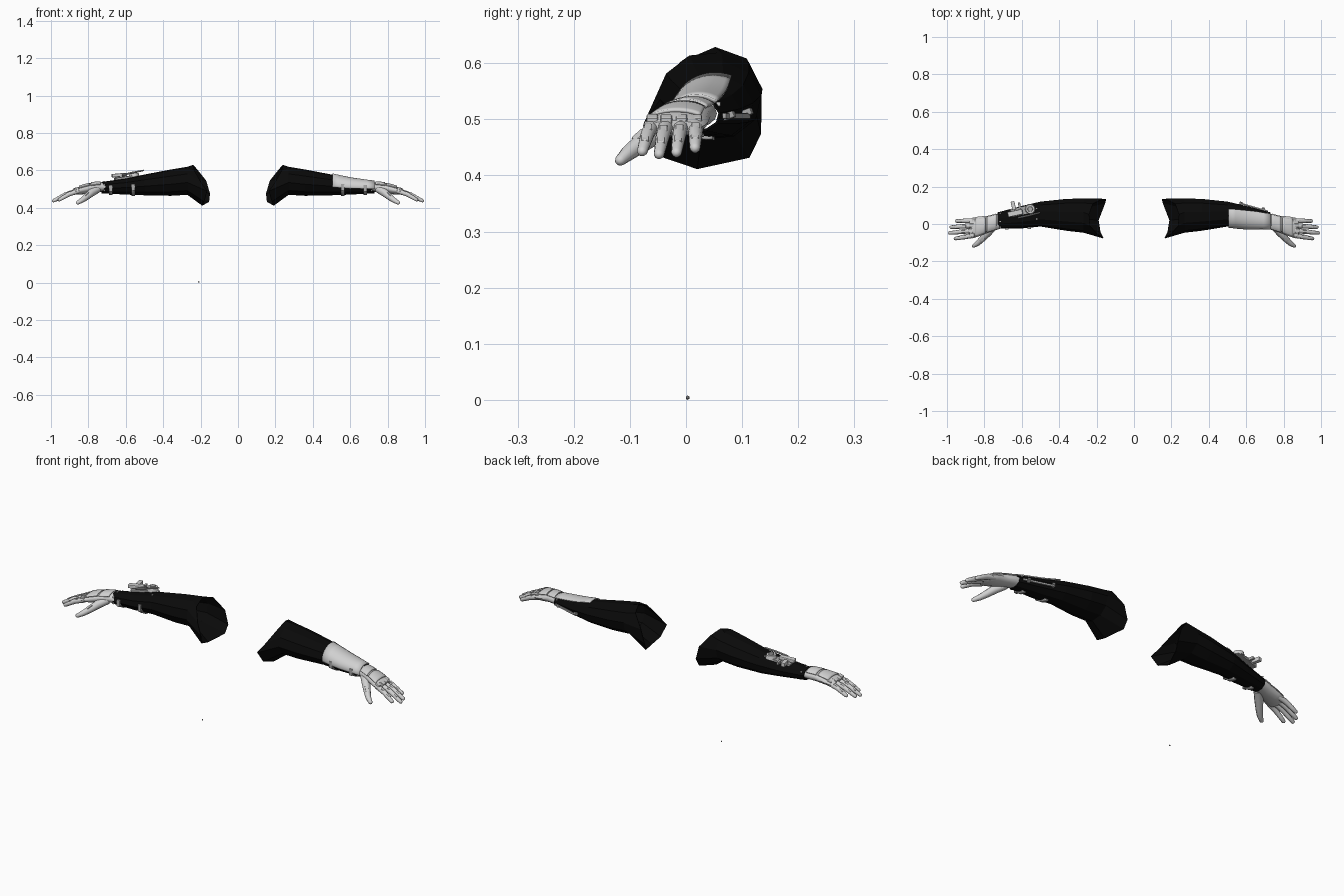
import bpy, bmesh
from math import sin, cos, radians, pi
from mathutils import Vector, Matrix

default_cube = bpy.data.objects.get("Cube")
if default_cube:
    bpy.data.objects.remove(default_cube, do_unlink=True)


def material(name, value):
    mat = bpy.data.materials.new(name)
    mat.use_nodes = True
    colour = (value, value, value, 1)
    mat.diffuse_color = colour
    shader = mat.node_tree.nodes["Principled BSDF"]
    shader.inputs["Base Color"].default_value = colour
    shader.inputs["Roughness"].default_value = 0.8
    return mat


WHITE = material("pale grey glove", 0.64)
GREY = material("mid grey fittings", 0.4)
BLACK = material("black sleeve", 0.003)

# Everything is described on the +x arm; side = -1 mirrors it
side, prefix = 1, "left"


def finish(name, bm, mat, smooth=True, thickness=0, bevel=0):
    for v in bm.verts:
        v.co.x *= side
    bmesh.ops.recalc_face_normals(bm, faces=bm.faces)
    mesh = bpy.data.meshes.new(name)
    bm.to_mesh(mesh)
    bm.free()
    obj = bpy.data.objects.new(f"{prefix}_{name}", mesh)
    bpy.context.collection.objects.link(obj)
    mesh.materials.append(mat)
    if thickness:
        mod = obj.modifiers.new("Thickness", "SOLIDIFY")
        mod.thickness, mod.offset = thickness, 0
    if bevel:
        mod = obj.modifiers.new("Bevel", "BEVEL")
        mod.width, mod.segments = bevel, 2
    if smooth:
        bpy.ops.object.select_all(action="DESELECT")
        obj.select_set(True)
        bpy.context.view_layer.objects.active = obj
        bpy.ops.object.shade_smooth_by_angle(angle=radians(40))
    return obj


def loft(name, rings, mat, closed=True, caps=True, **options):
    bm = bmesh.new()
    rows = [[bm.verts.new(p) for p in ring] for ring in rings]
    n = len(rows[0])
    for a, b in zip(rows, rows[1:]):
        for i in range(n if closed else n - 1):
            j = (i + 1) % n
            bm.faces.new((a[i], a[j], b[j], b[i]))
    if caps:
        bm.faces.new(rows[0])
        bm.faces.new(rows[-1])
    return finish(name, bm, mat, **options)


def tube(name, points, radii, mat, sides=10):
    # Round section swept along a path, with a domed tip
    pts = [Vector(p) for p in points]
    end = (pts[-1] - pts[-2]).normalized()
    r = radii[-1]
    pts += [pts[-1] + end * r * 0.6, pts[-1] + end * r * 0.9]
    radii = list(radii) + [r * 0.75, r * 0.3]
    rings = []
    for i, p in enumerate(pts):
        d = (pts[min(i + 1, len(pts) - 1)] - pts[max(i - 1, 0)]).normalized()
        u = d.cross(Vector((0, 0, 1))).normalized()
        w = u.cross(d)
        rings.append([p + (u * cos(t) + w * sin(t)) * radii[i]
                      for t in (2 * pi * k / sides for k in range(sides))])
    return loft(name, rings, mat)


def box(name, centre, size, mat, yaw=0, pitch=0, roll=0, bevel=0.002):
    bm = bmesh.new()
    turn = (Matrix.Rotation(radians(yaw), 4, "Z")
            @ Matrix.Rotation(radians(pitch), 4, "Y")
            @ Matrix.Rotation(radians(roll), 4, "X"))
    bmesh.ops.create_cube(bm, size=1, matrix=Matrix.Translation(centre)
                          @ turn @ Matrix.Diagonal((*size, 1)))
    return finish(name, bm, mat, smooth=False, bevel=bevel)


def disc(name, centre, radius, depth, mat):
    bm = bmesh.new()
    bmesh.ops.create_cone(bm, cap_ends=True, segments=16, radius1=radius, radius2=radius * 0.85,
                          depth=depth, matrix=Matrix.Translation(centre))
    return finish(name, bm, mat)


# Sleeve extents along the arm: x, front y, back y, bottom z, top z
SLEEVE = [(.27, -.045, .135, .47, .619), (.36, -.035, .133, .465, .604),
          (.5, -.012, .118, .468, .577), (.6, -.022, .095, .472, .555),
          (.73, -.022, .06, .479, .537)]
# Palm extents in the same order
PALM = [(.69, -.016, .05, .487, .53), (.74, -.033, .055, .484, .537),
        (.78, -.046, .044, .479, .533), (.83, -.066, .04, .472, .52),
        (.865, -.077, .033, .47, .508), (.88, -.065, .022, .476, .498)]


def section(x, table):
    for a, b in zip(table, table[1:]):
        if x <= b[0]:
            break
    t = (x - a[0]) / (b[0] - a[0])
    return [p + (q - p) * t for p, q in zip(a, b)]


def around(x, degrees, offset=0, table=SLEEVE):
    # Point on the arm surface; zero is the back, ninety the top
    _, y0, y1, z0, z1 = section(x, table)
    t = radians(degrees)
    return (x, (y0 + y1) / 2 + ((y1 - y0) / 2 + offset) * cos(t),
            (z0 + z1) / 2 + ((z1 - z0) / 2 + offset) * sin(t))


def wrap(name, x0, x1, start, stop, offset, mat, thickness=0.006, steps=5, table=SLEEVE):
    # Curved plate that follows the arm
    rings = []
    for i in range(steps + 1):
        x = x0 + (x1 - x0) * i / steps
        rings.append([around(x, start + (stop - start) * k / 14, offset, table)
                      for k in range(15)])
    return loft(name, rings, mat, closed=False, caps=False, thickness=thickness)


def build_sleeve():
    # Slanted, flared shoulder opening
    opening = [(.235, -.01, .6), (.24, .052, .627), (.22, .107, .607), (.17, .133, .545),
               (.15, .132, .475), (.155, .112, .433), (.19, .02, .413), (.18, -.045, .435),
               (.165, -.075, .49), (.2, -.05, .54)]
    rings = [opening] + [[around(row[0], 115 - 36 * k) for k in range(10)] for row in SLEEVE]
    loft("sleeve", rings, BLACK, caps=False, smooth=False, thickness=0.004)
    # Straps under the forearm with buckles at the front
    for i, x in enumerate((.56, .68)):
        wrap(f"strap_{i}", x - .01, x + .01, 195, 275, .004, GREY, steps=1)
        box(f"buckle_{i}", around(x, 188, .004), (.018, .01, .036), GREY)
    # Studs near the cuff
    for i, angle in enumerate((35, 100, 150, 210)):
        box(f"stud_{i}", around(.715, angle, .002), (.008, .008, .008), WHITE)


def build_hand():
    rings = [[around(row[0], 360 * k / 16, 0, PALM) for k in range(16)] for row in PALM]
    loft("palm", rings, WHITE)
    # Raised armour on the back of the hand
    wrap("wrist_plate", .735, .785, 35, 150, .002, WHITE, table=PALM)
    wrap("hand_plate", .795, .85, 40, 145, .002, WHITE, table=PALM)
    wrap("hand_seam", .784, .797, 40, 145, 0, GREY, thickness=0.004, steps=1, table=PALM)

    # Fingers: base x, base y, tip x, tip y, tip z
    fingers = {"index": (.855, -.06, .955, -.078, .443), "middle": (.862, -.035, .985, -.048, .438),
               "ring": (.858, -.008, .978, -.017, .441), "little": (.845, .018, .948, .016, .449)}
    for name, (bx, by, tx, ty, tz) in fingers.items():
        base, tip = Vector((bx, by, .49)), Vector((tx, ty, tz))
        joint = base.lerp(tip, .5) + Vector((0, 0, .006))
        tube(f"{name}_finger", (base, base.lerp(joint, .5), joint, joint.lerp(tip, .5), tip),
             (.014, .013, .0125, .011, .0095), WHITE)
        # Knuckle block and finger plates
        box(f"{name}_knuckle", base + Vector((.008, 0, .008)), (.026, .021, .018), WHITE,
            pitch=20, bevel=.004)
        for i, t in enumerate((.4, .72)):
            box(f"{name}_plate_{i}", base.lerp(tip, t) + Vector((.003, 0, .014 - .004 * i)),
                (.024, .014, .006), WHITE, pitch=25)
    tube("thumb", ((.75, -.015, .5), (.785, -.05, .48), (.812, -.08, .457),
                   (.835, -.103, .44), (.857, -.117, .427)),
         (.02, .021, .017, .014, .01), WHITE)
    box("thumb_plate", (.812, -.082, .473), (.03, .018, .006), WHITE, yaw=-45, pitch=35)


for side, prefix in ((1, "left"), (-1, "right")):
    build_sleeve()
    build_hand()

# Pale forearm guard and rear rail on the left arm
side, prefix = 1, "left"
rings = []
for i in range(7):
    x = .505 + .225 * i / 6
    start = 66 - 4 * i
    rings.append([around(x, start + (192 - start) * k / 16, .005) for k in range(17)])
loft("forearm_guard", rings, WHITE, closed=False, caps=False, thickness=0.006)
box("rear_rail", (.64, .09, .506), (.16, .008, .01), GREY, yaw=-16)
for i, x in enumerate((.57, .69)):
    box(f"rail_clip_{i}", around(x, -5, .006), (.014, .022, .012), GREY, yaw=-16, roll=20)

# Wrist device on top of the right forearm
side, prefix = -1, "right"
box("device_base", (.6, .07, .562), (.12, .045, .012), GREY, yaw=-12, pitch=8)
disc("device_dial", (.555, .08, .577), .028, .02, WHITE)
disc("device_cap", (.555, .08, .589), .015, .008, GREY)
box("device_body", (.635, .058, .575), (.08, .028, .018), WHITE, yaw=-12, pitch=5, bevel=.004)
box("device_block", (.645, .098, .57), (.02, .046, .02), WHITE, yaw=-12)
box("device_fin", (.612, .098, .566), (.012, .036, .014), GREY, yaw=-12)
tube("device_rod", ((.62, .033, .575), (.565, .045, .588), (.505, .06, .6)),
     (.005, .005, .004), GREY, sides=8)
for i, angle in enumerate((60, 110)):
    box(f"sleeve_stud_{i}", around(.52, angle, .003), (.008, .008, .008), WHITE)

# Tiny loose bead at ground level
bm = bmesh.new()
bmesh.ops.create_icosphere(bm, subdivisions=1, radius=.004,
                           matrix=Matrix.Translation((.21, .003, .004)))
finish("ground_bead", bm, GREY, smooth=False)
